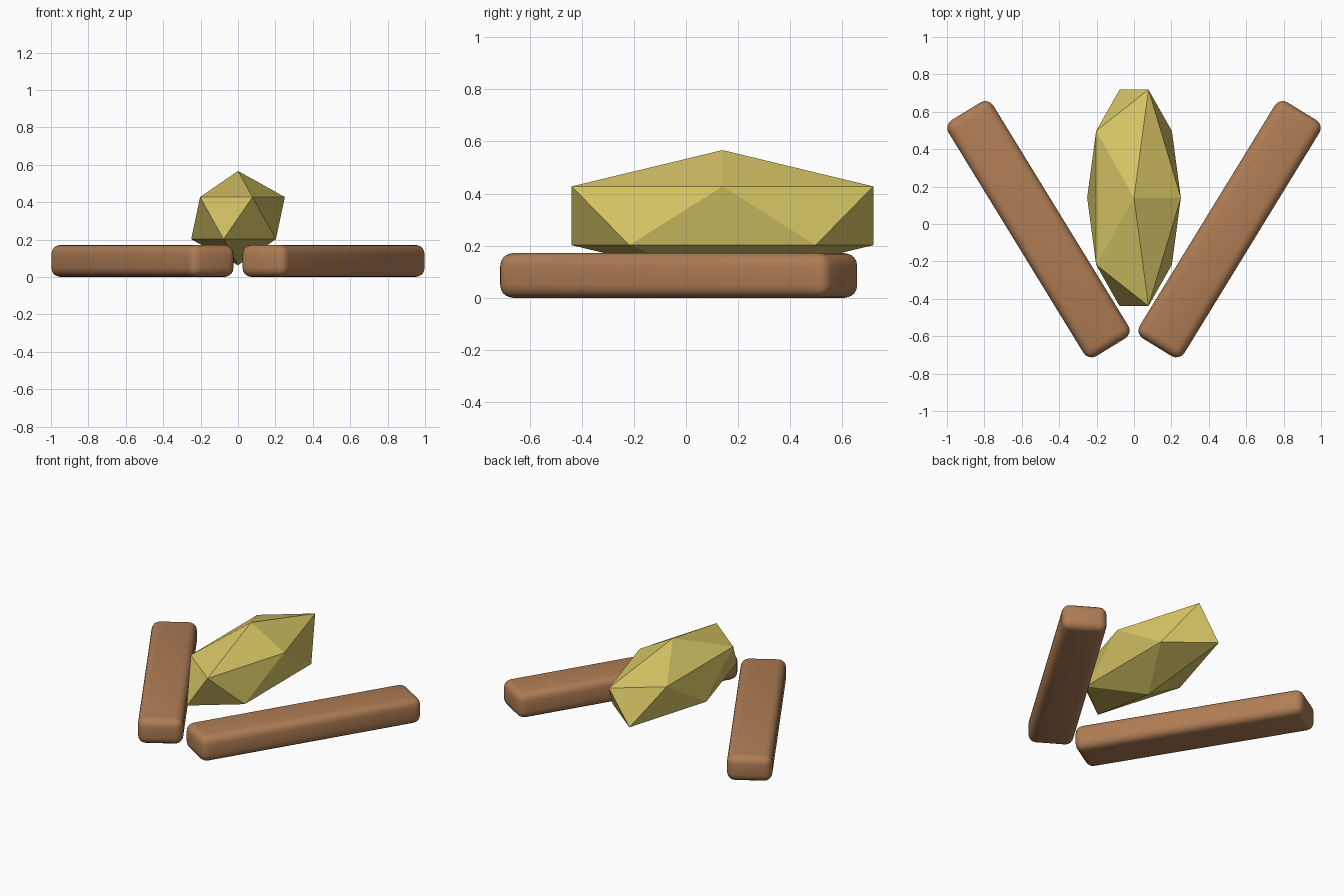
import bpy, math

if "Cube" in bpy.data.objects:
    bpy.data.objects.remove(bpy.data.objects["Cube"])


def material(name, rgb):
    m = bpy.data.materials.new(name)
    m.diffuse_color = (*rgb, 1.0)
    m.use_nodes = True
    m.node_tree.nodes["Principled BSDF"].inputs["Base Color"].default_value = m.diffuse_color
    return m


wood = material("warm_brown", (0.43, 0.205, 0.09))
gold = material("pale_gold", (0.68, 0.56, 0.13))


def rail(name, side):
    """Rounded bar lying on the ground, angled outwards towards the back."""
    bpy.ops.mesh.primitive_cube_add(size=1, location=(side * 0.511, -0.028, 0.086))
    ob = bpy.context.object
    ob.name = name
    ob.scale = (0.28, 1.48, 0.172)
    bpy.ops.object.transform_apply(location=False, rotation=False, scale=True)
    ob.rotation_euler.z = -side * math.radians(31.5)
    bevel = ob.modifiers.new("rounding", "BEVEL")
    bevel.width = 0.05
    bevel.segments = 4
    bpy.ops.object.modifier_apply(modifier="rounding")
    bpy.ops.object.shade_smooth()
    ob.data.materials.append(wood)


# Two bars forming an open V
rail("left_bar", -1)
rail("right_bar", 1)

# Faceted stretched nugget between the bars
bpy.ops.mesh.primitive_ico_sphere_add(subdivisions=1, radius=1, location=(0, 0.14, 0.315))
nugget = bpy.context.object
nugget.name = "faceted_nugget"
nugget.scale = (0.28, 0.68, 0.252)
bpy.ops.object.transform_apply(location=False, rotation=False, scale=True)
nugget.data.materials.append(gold)
